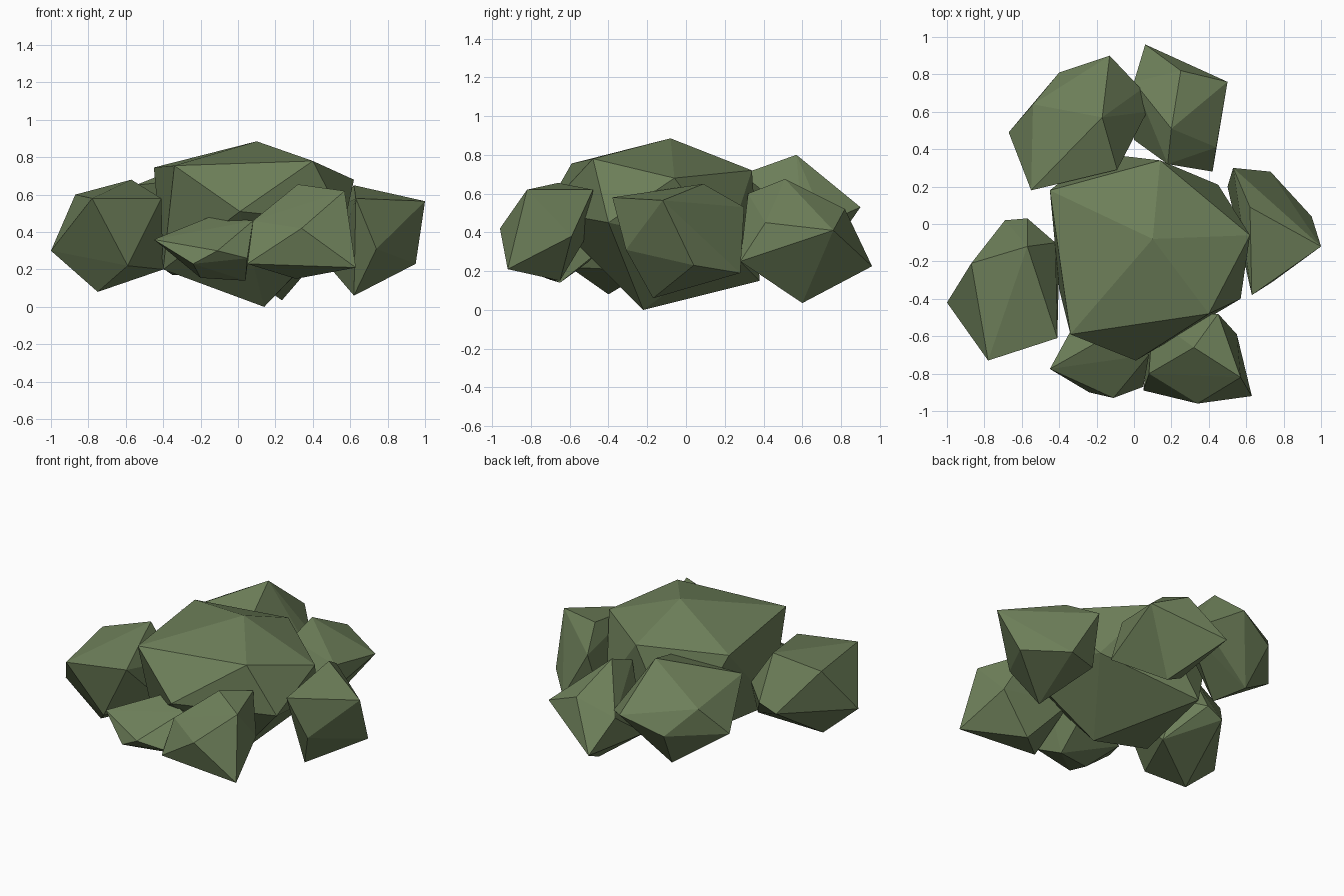
import bpy
import bmesh

# Remove the default cube
default_cube = bpy.data.objects.get("Cube")
if default_cube:
    bpy.data.objects.remove(default_cube, do_unlink=True)

# One flat leaf colour for the whole bush
LEAF_COLOUR = (0.156, 0.216, 0.102, 1.0)
leaf_green = bpy.data.materials.new("leaf_green")
leaf_green.use_nodes = True
leaf_green.diffuse_color = LEAF_COLOUR
for node in leaf_green.node_tree.nodes:
    if node.type == 'BSDF_PRINCIPLED':
        node.inputs["Base Color"].default_value = LEAF_COLOUR
        node.inputs["Roughness"].default_value = 0.9


def leaf_clump(name, *corners):
    """Wrap a faceted, flat-shaded hull around a few corner points."""
    bm = bmesh.new()
    for corner in corners:
        bm.verts.new(corner)
    bmesh.ops.convex_hull(bm, input=list(bm.verts))
    # Corners swallowed by the hull are dropped
    loose = [v for v in bm.verts if not v.link_faces]
    bmesh.ops.delete(bm, geom=loose, context='VERTS')
    bmesh.ops.recalc_face_normals(bm, faces=list(bm.faces))
    for face in bm.faces:
        face.smooth = False
    mesh = bpy.data.meshes.new(name)
    bm.to_mesh(mesh)
    bm.free()
    mesh.materials.append(leaf_green)
    clump = bpy.data.objects.new(name, mesh)
    bpy.context.scene.collection.objects.link(clump)
    return clump


# Large central mass: crown, upper ring, lower ring, base point
leaf_clump(
    "centre_clump",
    (.1, -.08, .885),
    (.14, .34, .72), (.62, -.06, .68), (.4, -.48, .78),
    (-.34, -.59, .755), (-.45, .18, .745),
    (.01, -.73, .51), (.57, -.4, .45), (.45, .21, .32),
    (-.2, .38, .15), (-.4, -.35, .2),
    (.14, -.22, 0),
)

# Side clumps
leaf_clump(
    "right_clump",
    (-.57, -.12, .68), (-.87, -.21, .6), (-.78, -.73, .58), (-.41, -.61, .58),
    (-1, -.42, .3), (-.59, -.6, .22), (-.69, .02, .35), (-.57, .03, .4),
    (-.42, -.1, .45), (-.4, -.2, .2), (-.75, -.4, .08),
)
leaf_clump(
    "left_clump",
    (.62, .09, .65), (.63, -.38, .58), (1, -.12, .565), (.53, .3, .53),
    (.95, .04, .23), (.74, -.31, .31), (.73, .28, .19), (.5, .2, .2),
    (.62, -.17, .06),
)

# Front clumps
leaf_clump(
    "front_left_clump",
    (.32, -.66, .655), (.57, -.82, .62), (.45, -.48, .62), (.08, -.8, .46),
    (.34, -.96, .42), (.63, -.92, .21), (.55, -.59, .38), (.1, -.5, .4),
    (.05, -.89, .23), (.31, -.65, .15),
)
leaf_clump(
    "front_right_clump",
    (-.14, -.6, .485), (.08, -.7, .46), (-.45, -.775, .36), (-.11, -.93, .3),
    (.05, -.87, .26), (-.24, -.9, .23), (-.3, -.5, .25), (.05, -.45, .3),
    (-.2, -.7, .155), (.04, -.65, .14),
)

# Back clumps
leaf_clump(
    "back_right_clump",
    (-.17, .57, .8), (-.09, .29, .7), (-.55, .18, .65), (-.54, .64, .58),
    (-.13, .9, .53), (.04, .72, .45), (.07, .6, .45), (-.4, .81, .42),
    (-.67, .49, .39), (-.35, .65, .17), (-.3, .4, .17),
)
leaf_clump(
    "back_left_clump",
    (.2, .51, .675), (.18, .32, .6), (.25, .82, .52), (.44, .41, .45),
    (.5, .76, .41), (0, .76, .42), (.06, .96, .225), (.42, .28, .25),
    (0, .45, .2), (.235, .6, .035),
)
